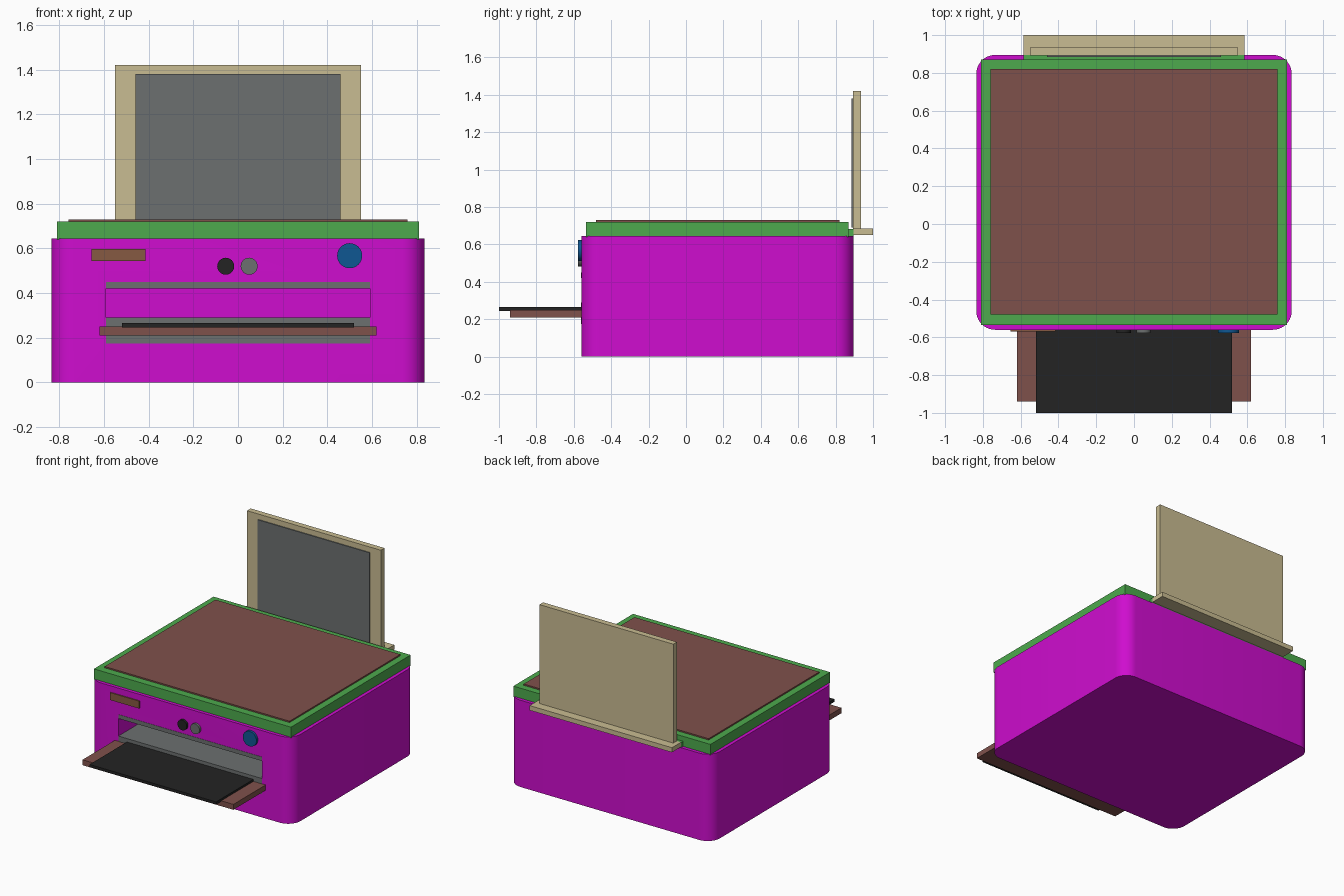
import bpy, bmesh, math
from mathutils import Matrix

if "Cube" in bpy.data.objects:
    bpy.data.objects.remove(bpy.data.objects["Cube"])


def mat(name, hex_col):
    lin = []
    for i in (0, 2, 4):
        c = int(hex_col[i:i + 2], 16) / 255
        lin.append(c / 12.92 if c <= 0.04045 else ((c + 0.055) / 1.055) ** 2.4)
    m = bpy.data.materials.new(name)
    m.diffuse_color = (*lin, 1)
    m.use_nodes = True
    m.node_tree.nodes["Principled BSDF"].inputs["Base Color"].default_value = m.diffuse_color
    return m


MAGENTA = mat("magenta", "CF0DCF")
GREEN = mat("green", "4DAA4D")
BROWN = mat("brown", "7F514B")
TAN = mat("tan", "C9BC92")
GREY = mat("grey", "6C7070")
BLACK = mat("black", "232323")
BLUE = mat("blue", "0F5792")
OLIVE = mat("olive_brown", "865A42")


def finish(name, bm, material):
    me = bpy.data.meshes.new(name)
    bm.to_mesh(me)
    bm.free()
    ob = bpy.data.objects.new(name, me)
    bpy.context.collection.objects.link(ob)
    if material:
        me.materials.append(material)
    return ob


def box(name, x, y, z, material, corner=0.0):
    """Box from (min, max) ranges, optionally with round vertical corners."""
    bm = bmesh.new()
    bmesh.ops.create_cube(bm, size=1)
    for v in bm.verts:
        v.co = [r[0] + (c + 0.5) * (r[1] - r[0]) for c, r in zip(v.co, (x, y, z))]
    if corner:
        upright = [e for e in bm.edges
                   if abs(e.verts[0].co.z - e.verts[1].co.z) > 0.1]
        bmesh.ops.bevel(bm, geom=upright, offset=corner, segments=10,
                        profile=0.5, affect='EDGES')
    return finish(name, bm, material)


def smooth(ob):
    bpy.ops.object.select_all(action='DESELECT')
    ob.select_set(True)
    bpy.context.view_layer.objects.active = ob
    bpy.ops.object.shade_smooth_by_angle(angle=math.radians(30))


def button(name, x, z, r, material):
    bm = bmesh.new()
    bmesh.ops.create_cone(bm, cap_ends=True, segments=32, radius1=r, radius2=r,
                          depth=0.04,
                          matrix=Matrix.Translation((x, -0.558, z))
                          @ Matrix.Rotation(math.pi / 2, 4, 'X'))
    smooth(finish(name, bm, material))


FRONT, INNER = -0.56, -0.30

# Body with rounded corners and the paper output opening
body = box("body", (-0.835, 0.835), (FRONT, 0.895), (0, 0.645), MAGENTA, 0.1)
cutter = box("opening_cutter", (-0.59, 0.59), (FRONT - 0.1, INNER), (0.175, 0.45), None)
cut = body.modifiers.new("opening", 'BOOLEAN')
cut.operation, cut.solver, cut.object = 'DIFFERENCE', 'EXACT', cutter
smooth(body)
bpy.ops.object.modifier_apply(modifier="opening")
bpy.data.objects.remove(cutter)

# Grey lining above and below the opening
box("opening_top_strip", (-0.59, 0.59), (FRONT - 0.002, INNER), (0.42, 0.45), GREY)
box("opening_floor", (-0.59, 0.59), (FRONT - 0.002, INNER), (0.175, 0.29), GREY)

# Output tray and its extension
box("output_tray", (-0.62, 0.62), (-0.94, FRONT), (0.21, 0.25), BROWN)
box("tray_extension", (-0.52, 0.52), (-1.0, FRONT), (0.245, 0.265), BLACK)

# Scanner lid and its top panel
box("lid", (-0.81, 0.81), (-0.535, 0.87), (0.64, 0.72), GREEN)
box("lid_panel", (-0.76, 0.76), (-0.48, 0.82), (0.715, 0.73), BROWN)

# Rear paper feed: hinge, shelf, upright support and sheet
box("rear_hinge", (-0.585, 0.585), (0.86, 0.895), (0.645, 0.683), GREEN)
box("feed_shelf", (-0.585, 0.585), (0.895, 1.0), (0.65, 0.685), TAN)
box("paper_support", (-0.55, 0.55), (0.892, 0.935), (0.68, 1.42), TAN)
box("paper_sheet", (-0.46, 0.46), (0.885, 0.893), (0.69, 1.38), GREY)

# Front controls
box("front_label", (-0.655, -0.415), (-0.568, -0.55), (0.543, 0.598), OLIVE)
button("black_button", -0.055, 0.52, 0.038, BLACK)
button("grey_button", 0.05, 0.52, 0.038, GREY)
button("blue_button", 0.5, 0.567, 0.056, BLUE)
